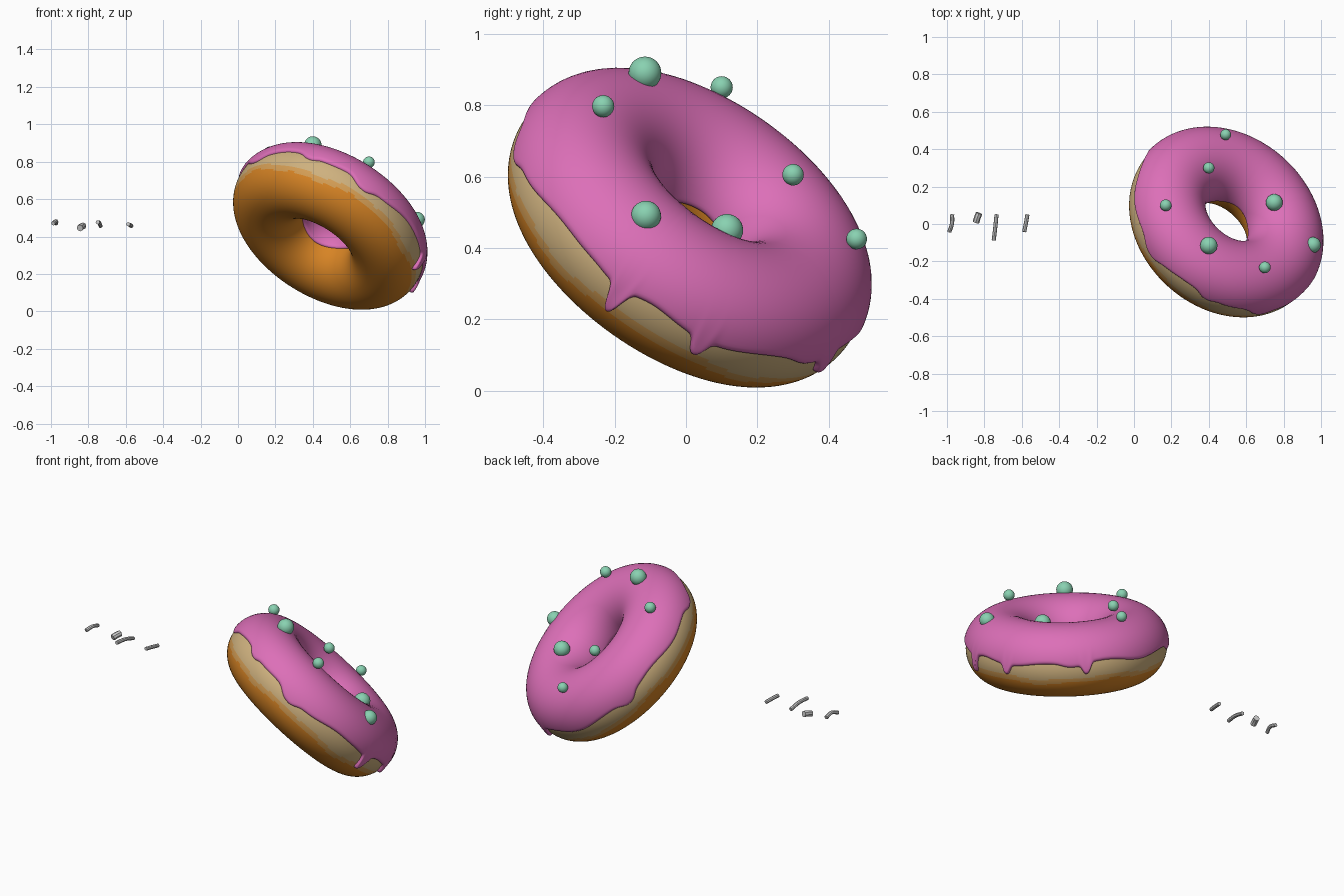
import bpy, bmesh, math
from mathutils import Vector, Matrix

if "Cube" in bpy.data.objects:
    bpy.data.objects.remove(bpy.data.objects["Cube"])

def material(name, rgb):
    m = bpy.data.materials.new(name)
    m.diffuse_color = (*rgb, 1)
    m.use_nodes = True
    m.node_tree.nodes["Principled BSDF"].inputs["Base Color"].default_value = m.diffuse_color
    return m

BROWN = material("baked brown", (0.68, 0.23, 0.018))
TAN = material("light crust", (0.66, 0.34, 0.09))
CREAM = material("cream crust", (0.62, 0.44, 0.21))
PINK = material("pink icing", (0.72, 0.16, 0.48))
GREEN = material("mint ball", (0.25, 0.64, 0.44))
GREY = material("grey sprinkle", (0.6, 0.6, 0.6))

# Tilted ring frame: columns are two ring directions and the ring axis
n = Vector((0.46, 0.51, 0.727)).normalized()
u = Vector((n.y, -n.x, 0)).normalized()
v = n.cross(u)
FRAME = Matrix.Translation((0.485, 0.002, 0.447)) @ Matrix((u, v, n)).transposed().to_4x4()
R, RH, RV = 0.355, 0.197, 0.192      # ring radius, tube half width and half height

def ring_point(phi, theta, t=0.0):
    rad = R + (RH + t) * math.cos(theta)
    return FRAME @ Vector((rad * math.cos(phi), rad * math.sin(phi), (RV + t) * math.sin(theta)))

def ring_mesh(name, rows, mats, rule=None):
    """Join closed loops of points into a closed ring surface."""
    bm = bmesh.new()
    vs = [[bm.verts.new(p) for p in row] for row in rows]
    a, b = len(rows), len(rows[0])
    for i in range(a):
        for j in range(b):
            f = bm.faces.new((vs[i][j], vs[(i + 1) % a][j],
                              vs[(i + 1) % a][(j + 1) % b], vs[i][(j + 1) % b]))
            f.smooth = True
            if rule:
                f.material_index = rule(i, j)
    bmesh.ops.recalc_face_normals(bm, faces=bm.faces)
    me = bpy.data.meshes.new(name)
    bm.to_mesh(me)
    bm.free()
    for m in mats:
        me.materials.append(m)
    ob = bpy.data.objects.new(name, me)
    bpy.context.collection.objects.link(ob)
    return ob

# Dough with a wavy pale band round its outside
NP, NT = 240, 112

def crust(i, j):
    phi, th = 2 * math.pi * (i + .5) / NP, 2 * math.pi * (j + .5) / NT
    w = RV * math.sin(th) + 0.008 * math.sin(5 * phi + 1) + 0.005 * math.sin(11 * phi)
    if math.cos(th) < 0 or w > 0.12:
        return 0
    return 2 if w > -0.05 else 1 if w > -0.078 else 0

ring_mesh("dough", [[ring_point(2 * math.pi * i / NP, 2 * math.pi * j / NT)
                     for j in range(NT)] for i in range(NP)], [BROWN, TAN, CREAM], crust)

# Icing with a wavy lip and drips: (angle, length, half width)
DRIPS = [(27.5, 0.085, 2.6), (55.5, 0.05, 2.6), (103, 0.055, 2.8), (95, 0.015, 7),
         (175, 0.03, 6), (250, 0.03, 8), (325, 0.035, 7), (27, 0.015, 8), (290, 0.02, 5)]

def lip(deg):
    a = math.radians(deg)
    w = 0.026 + 0.010 * math.sin(4 * a + 0.5) + 0.007 * math.sin(9 * a + 2)
    bulge = 0.0
    for c, length, width in DRIPS:
        d = (deg - c + 180) % 360 - 180
        g = math.exp(-abs(d / width) ** 2.6)
        w -= length * g
        if width < 4:
            bulge += 0.009 * g
    return w, bulge

NI, NS = 480, 44
rows = []
for i in range(NI):
    deg = 360 * i / NI
    phi = math.radians(deg)
    w, bulge = lip(deg)
    start = math.asin(w / RV)
    end = math.pi + 0.08 + 0.06 * math.sin(3 * phi)
    row = []
    for j in range(NS + 1):
        s = 0.5 - 0.5 * math.cos(math.pi * j / NS)      # denser rows at the lips
        th = start + (end - start) * s
        edge = min(th - start, end - th)
        k = min(edge / 0.09, 1.0)
        rnd = math.sqrt(max(0.0, 1 - (1 - k) ** 2))     # rounded lip
        t = (0.013 + 0.012 * max(0, math.sin(th))
             + bulge * math.exp(-((th - start) / 0.3) ** 2)) * rnd - 0.002
        row.append(ring_point(phi, th, t))
    for j in range(8, -1, -1):                          # hidden underside
        row.append(ring_point(phi, start + (end - start) * j / 8, -0.012))
    rows.append(row)
ring_mesh("icing", rows, [PINK])

# Mint balls resting on the icing
BALLS = [(0.40, -0.115, 0.89, 0.046), (0.17, 0.10, 0.85, 0.031), (0.75, 0.115, 0.45, 0.045),
         (0.40, 0.30, 0.605, 0.030), (0.49, 0.478, 0.425, 0.029), (0.70, -0.232, 0.797, 0.031),
         (0.957, -0.112, 0.49, 0.042)]
for i, (x, y, z, r) in enumerate(BALLS):
    bpy.ops.mesh.primitive_uv_sphere_add(segments=32, ring_count=16, radius=r, location=(x, y, z))
    ob = bpy.context.object
    ob.name = f"ball_{i + 1}"
    ob.data.materials.append(GREEN)
    bpy.ops.object.shade_smooth()

# Loose bent sprinkles: three path points and a radius
SPRINKLES = [
    (((-0.972, 0.05, 0.47), (-0.974, -0.002, 0.482), (-0.988, -0.042, 0.47)), 0.011),
    (((-0.828, 0.058, 0.457), (-0.837, 0.035, 0.453), (-0.845, 0.010, 0.445)), 0.018),
    (((-0.735, 0.05, 0.456), (-0.742, -0.02, 0.474), (-0.75, -0.088, 0.476)), 0.011),
    (((-0.57, 0.05, 0.456), (-0.578, 0.004, 0.462), (-0.587, -0.042, 0.466)), 0.011),
]
for i, (pts, r) in enumerate(SPRINKLES):
    cu = bpy.data.curves.new(f"sprinkle_{i + 1}", 'CURVE')
    cu.dimensions = '3D'
    cu.bevel_depth = r
    cu.bevel_resolution = 2
    cu.use_fill_caps = True
    cu.resolution_u = 6
    sp = cu.splines.new('BEZIER')
    sp.bezier_points.add(2)
    for bp, p in zip(sp.bezier_points, pts):
        bp.co = p
        bp.handle_left_type = bp.handle_right_type = 'AUTO'
    cu.materials.append(GREY)
    ob = bpy.data.objects.new(f"sprinkle_{i + 1}", cu)
    bpy.context.collection.objects.link(ob)
    bpy.ops.object.select_all(action='DESELECT')
    ob.select_set(True)
    bpy.context.view_layer.objects.active = ob
    bpy.ops.object.convert(target='MESH')
    bpy.ops.object.shade_smooth_by_angle()
